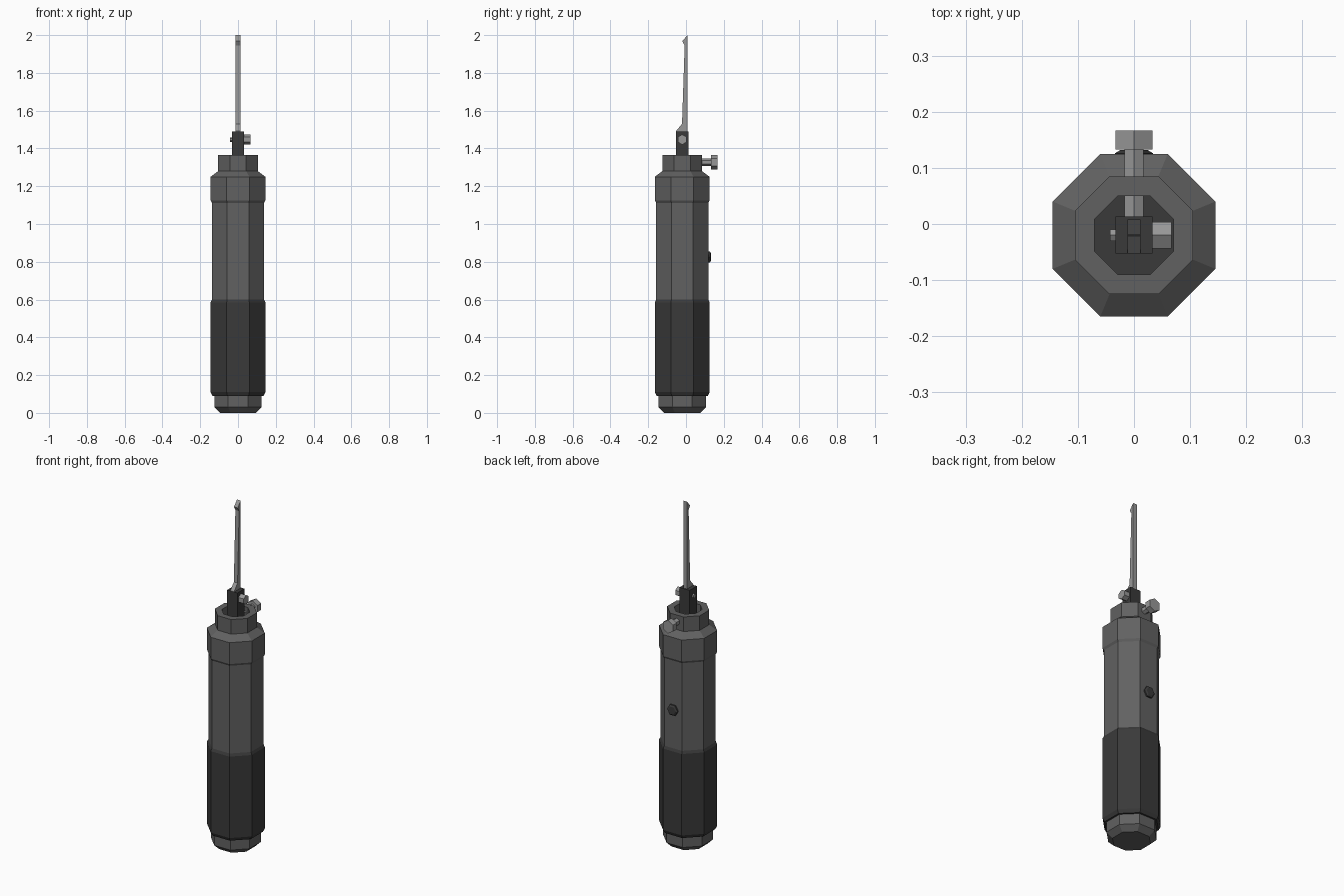
import bpy, bmesh, math
from mathutils import Vector

if "Cube" in bpy.data.objects:
    bpy.data.objects.remove(bpy.data.objects["Cube"])

CY = -0.02  # centre line of the body in y


def material(name, v):
    m = bpy.data.materials.new(name)
    m.diffuse_color = (v, v, v, 1)
    m.use_nodes = True
    m.node_tree.nodes["Principled BSDF"].inputs["Base Color"].default_value = m.diffuse_color
    return m


BODY = material("mid grey casing", 0.12)
DARK = material("dark grey rubber", 0.042)
STEEL = material("light steel", 0.31)


def finish(name, bm, mat):
    bmesh.ops.recalc_face_normals(bm, faces=bm.faces[:])
    me = bpy.data.meshes.new(name)
    bm.to_mesh(me)
    bm.free()
    me.materials.append(mat)
    ob = bpy.data.objects.new(name, me)
    bpy.context.collection.objects.link(ob)
    return ob


def lathe(name, profile, mat, sides, axis="z", at=(0, CY, 0), turn=0.0):
    """Faceted solid: profile of (vertex radius, distance along axis)."""
    u, v, w = {"z": ((1, 0, 0), (0, 1, 0), (0, 0, 1)),
               "x": ((0, 0, 1), (0, 1, 0), (1, 0, 0)),
               "y": ((0, 0, 1), (1, 0, 0), (0, 1, 0))}[axis]
    u, v, w, at = Vector(u), Vector(v), Vector(w), Vector(at)
    bm = bmesh.new()
    rings = []
    for r, d in profile:
        ring = []
        for i in range(sides):
            a = 2 * math.pi * i / sides + turn
            ring.append(bm.verts.new(at + w * d + u * r * math.cos(a) + v * r * math.sin(a)))
        rings.append(ring)
    for lo, hi in zip(rings, rings[1:]):
        for i in range(sides):
            j = (i + 1) % sides
            bm.faces.new((lo[i], lo[j], hi[j], hi[i]))
    bm.faces.new(rings[0])
    bm.faces.new(rings[-1])
    return finish(name, bm, mat)


def octagon(name, profile, mat):
    """Octagonal part given by half width across flats and height."""
    k = 1 / math.cos(math.pi / 8)
    return lathe(name, [(r * k, z) for r, z in profile], mat, 8, turn=math.pi / 8)


# Handle, bottom to top
octagon("end_cap", [(0.095, 0), (0.125, 0.03), (0.125, 0.1)], BODY)
octagon("grip", [(0.125, 0.09), (0.135, 0.09), (0.145, 0.11), (0.145, 0.585), (0.138, 0.6)], DARK)
octagon("barrel", [(0.138, 0.59), (0.138, 1.12)], BODY)
nose = octagon("nose_collar", [(0.137, 1.11), (0.145, 1.125), (0.145, 1.25), (0.105, 1.28),
                               (0.105, 1.365), (0.07, 1.365), (0.07, 1.285)], BODY)
# dark floor of the nose opening
nose.data.materials.append(DARK)
for f in nose.data.polygons:
    if abs(f.center.z - 1.285) < 0.004 and abs(f.normal.z) > 0.9:
        f.material_index = 1

# Blade clamp
bm = bmesh.new()
bmesh.ops.create_cube(bm, size=1)
for v in bm.verts:
    v.co = Vector((v.co.x * 0.066, v.co.y * 0.066 + CY, 1.385 + v.co.z * 0.21))
finish("blade_clamp", bm, DARK)

# Screws: thin hexagonal shaft with a hexagonal head
lathe("clamp_screw_shaft", [(0.012, -0.043), (0.012, 0.035)], STEEL, 6, "x", (0, CY, 1.447))
lathe("clamp_screw_head", [(0.027, 0.033), (0.027, 0.067)], STEEL, 6, "x", (0, CY, 1.447))
lathe("nose_screw_shaft", [(0.02, 0.01), (0.02, 0.14)], STEEL, 6, "y", (0, 0, 1.327))
lathe("nose_screw_head", [(0.038, 0.133), (0.038, 0.167)], STEEL, 6, "y", (0, 0, 1.327))

# Power button on the back
lathe("button", [(0.034, 0.11), (0.034, 0.126), (0.024, 0.132)], DARK, 6, "y",
      (0, 0, 0.825), math.pi / 6)

# Blade: side profile (y, z) extruded across x
outline = [(0.008, 1.47), (0.008, 2.0), (-0.02, 1.968), (-0.007, 1.945),
           (-0.021, 1.53), (-0.053, 1.492), (-0.053, 1.47)]
bm = bmesh.new()
face = bm.faces.new([bm.verts.new((-0.012, y, z)) for y, z in outline])
ext = bmesh.ops.extrude_face_region(bm, geom=[face])
for g in ext["geom"]:
    if isinstance(g, bmesh.types.BMVert):
        g.co.x = 0.012
finish("blade", bm, STEEL)
